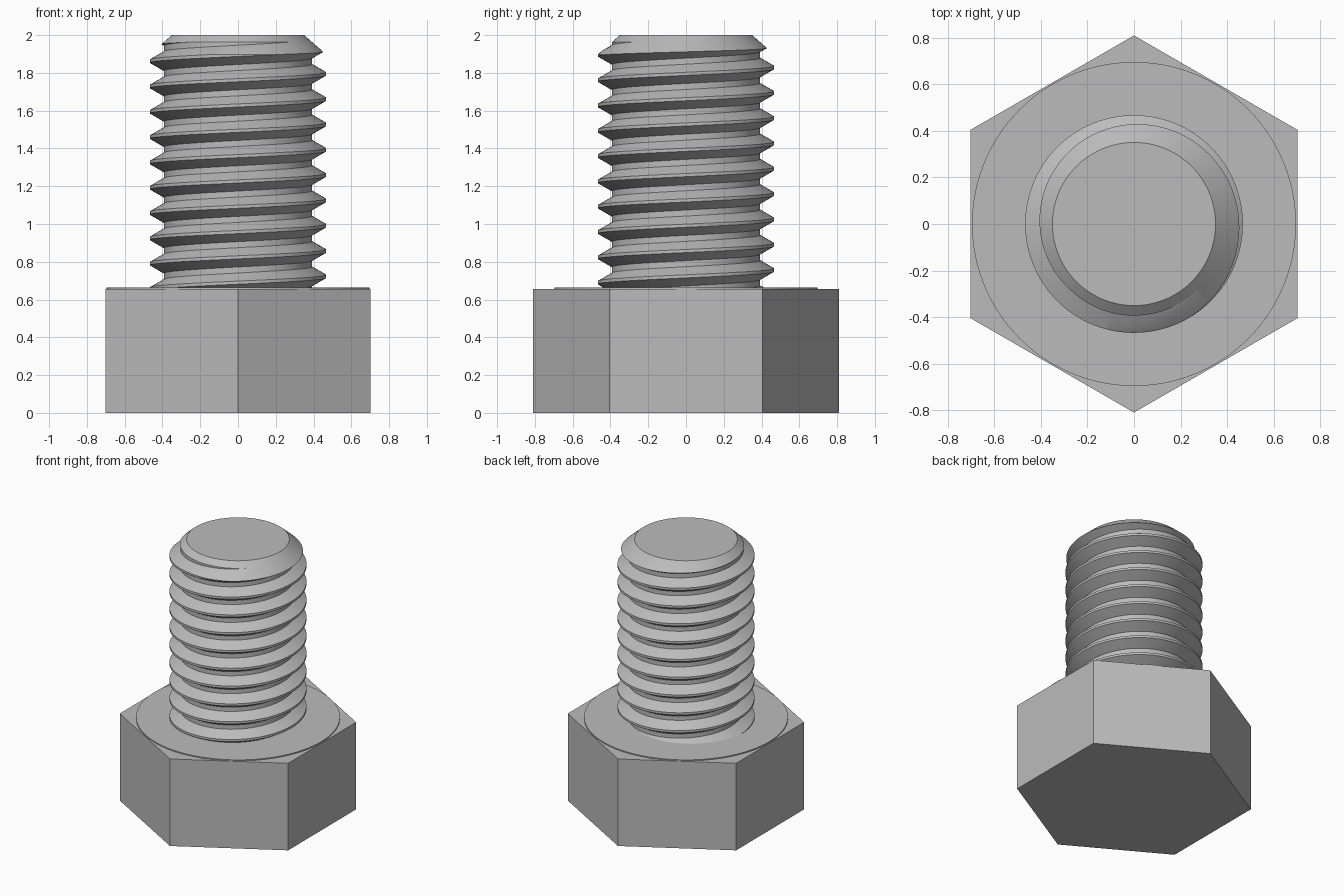
import bpy, bmesh
from math import pi, cos, sin, tan, radians

cube = bpy.data.objects.get("Cube")
if cube:
    bpy.data.objects.remove(cube, do_unlink=True)

HEAD_TOP, WASHER_TOP, TOP = 0.655, 0.663, 2.0
ROOT, CREST, PITCH = 0.393, 0.467, 0.134
SEGMENTS = 128
TURNS = 14

steel = bpy.data.materials.new("grey steel")
steel.use_nodes = True
GREY = (0.5, 0.5, 0.5, 1.0)
steel.diffuse_color = GREY
steel.node_tree.nodes["Principled BSDF"].inputs["Base Color"].default_value = GREY


def finish(bm, name):
    bmesh.ops.recalc_face_normals(bm, faces=bm.faces)
    mesh = bpy.data.meshes.new(name)
    bm.to_mesh(mesh)
    bm.free()
    obj = bpy.data.objects.new(name, mesh)
    bpy.context.collection.objects.link(obj)
    mesh.materials.append(steel)
    return obj


def stack(name, profile, sides, turn=0.0):
    """Closed solid through regular rings given as (radius, height)."""
    bm = bmesh.new()
    rings = []
    for r, z in profile:
        angles = [turn + 2 * pi * i / sides for i in range(sides)]
        rings.append([bm.verts.new((r * cos(a), r * sin(a), z)) for a in angles])
    for low, high in zip(rings, rings[1:]):
        for i in range(sides):
            j = (i + 1) % sides
            bm.faces.new((low[i], low[j], high[j], high[i]))
    bm.faces.new(rings[0][::-1])
    bm.faces.new(rings[-1])
    return finish(bm, name)


def threaded_rod(name):
    """Right-handed helical thread, closed at both ends."""
    bm = bmesh.new()
    crest_half = PITCH / 16
    flank = (CREST - ROOT) * tan(radians(30))
    tooth = [(ROOT, -crest_half - flank), (CREST, -crest_half),
             (CREST, crest_half), (ROOT, crest_half + flank)]
    # Crest passes +x at this height, a whole number of turns below the end
    start = 1.795 - 11 * PITCH
    columns = []
    for i in range(SEGMENTS):
        a = 2 * pi * i / SEGMENTS
        columns.append([
            bm.verts.new((r * cos(a), r * sin(a),
                          start + PITCH * (k + i / SEGMENTS) + dz))
            for k in range(TURNS) for r, dz in tooth])
    for i, col in enumerate(columns):
        # The last column joins the first one a full turn higher
        nxt = columns[i + 1] if i + 1 < SEGMENTS else columns[0][len(tooth):]
        for m in range(min(len(col), len(nxt)) - 1):
            bm.faces.new((col[m], nxt[m], nxt[m + 1], col[m + 1]))
    # Fan caps
    rim = [e for e in bm.edges if e.is_boundary]
    low = bm.verts.new((0, 0, start))
    high = bm.verts.new((0, 0, start + PITCH * TURNS))
    for e in rim:
        bm.faces.new((*e.verts, low if e.verts[0].co.z < 1 else high))
    return finish(bm, name)


def smooth(obj):
    bpy.ops.object.select_all(action='DESELECT')
    obj.select_set(True)
    bpy.context.view_layer.objects.active = obj
    bpy.ops.object.shade_smooth_by_angle(angle=radians(25))


# Head with points at front and back
stack("hex_head", [(0.809, 0), (0.809, HEAD_TOP)], 6, pi / 2)

# Thin bearing face on the head
washer = stack("washer_face", [(0.695, HEAD_TOP - 0.01), (0.695, WASHER_TOP)], SEGMENTS)

# Shank trimmed to length with a chamfered tip
shank = threaded_rod("threaded_shank")
trim = stack("shank_trim", [(0.6, HEAD_TOP - 0.03), (0.6, TOP - 0.25 / 1.15),
                            (0.35, TOP)], SEGMENTS, pi / SEGMENTS)
trim.hide_render = True
cut = shank.modifiers.new("trim", 'BOOLEAN')
cut.operation = 'INTERSECT'
cut.solver = 'EXACT'
cut.object = trim
bpy.ops.object.select_all(action='DESELECT')
shank.select_set(True)
bpy.context.view_layer.objects.active = shank
bpy.ops.object.modifier_apply(modifier=cut.name)
bpy.data.objects.remove(trim, do_unlink=True)

for part in (washer, shank):
    smooth(part)
